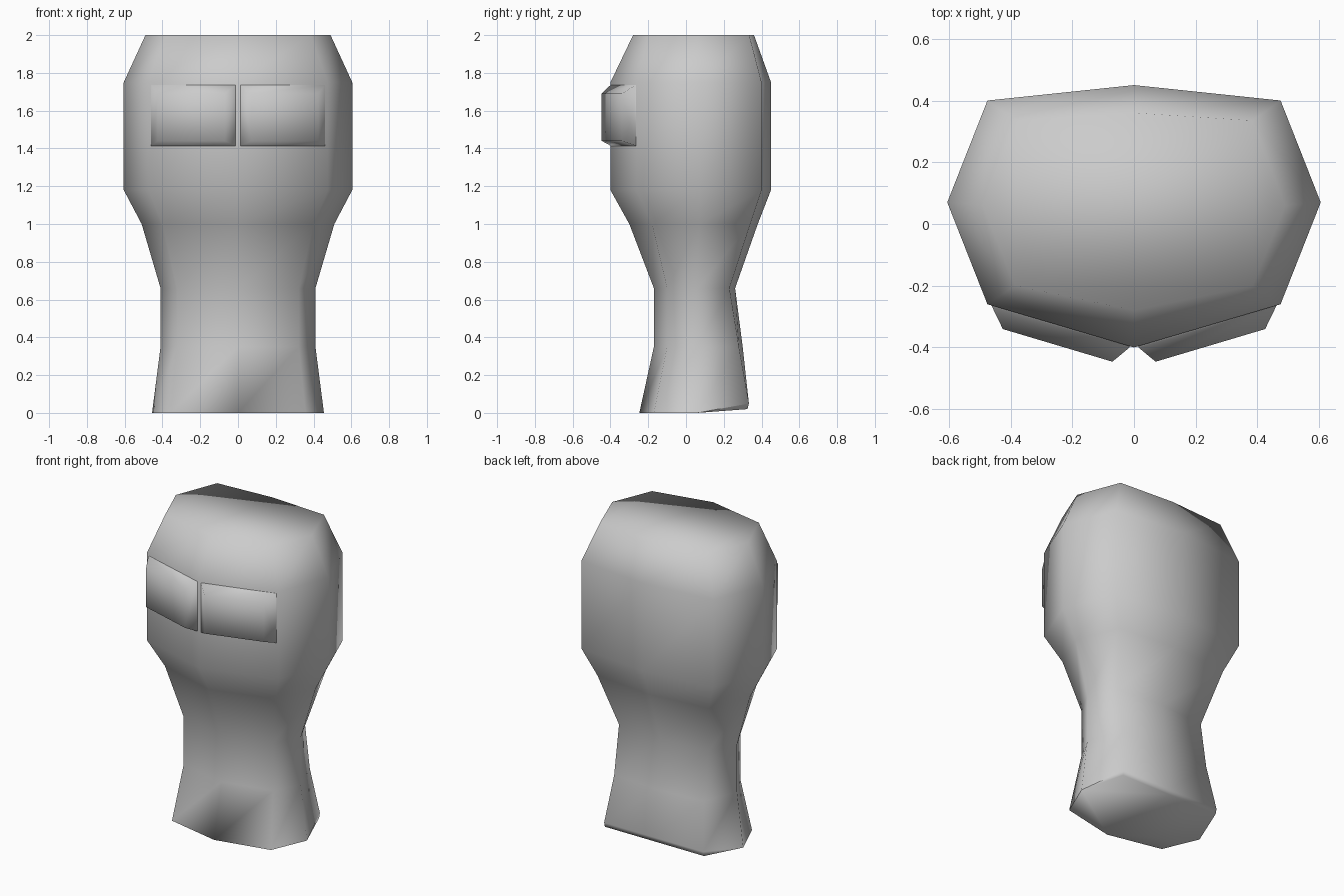
import bpy, bmesh

if "Cube" in bpy.data.objects:
    bpy.data.objects.remove(bpy.data.objects["Cube"])


def make_object(name, bm):
    bmesh.ops.recalc_face_normals(bm, faces=bm.faces)
    for f in bm.faces:
        f.smooth = True
    mesh = bpy.data.meshes.new(name)
    bm.to_mesh(mesh)
    bm.free()
    ob = bpy.data.objects.new(name, mesh)
    bpy.context.collection.objects.link(ob)
    return ob


def loft(name, rings):
    """Skin a list of equal rings and close both ends."""
    bm = bmesh.new()
    rows = [[bm.verts.new(p) for p in r] for r in rings]
    n = len(rows[0])
    for a, b in zip(rows, rows[1:]):
        for i in range(n):
            j = (i + 1) % n
            bm.faces.new((a[i], a[j], b[j], b[i]))
    bm.faces.new(rows[0][::-1])
    bm.faces.new(rows[-1])
    return make_object(name, bm)


def octagon(z, half_w, side_y, front, front_corner, back, back_corner, back_z=None):
    """Eight-sided mirrored cross-section."""
    cx = half_w * 0.785
    bz = z if back_z is None else back_z
    return [(0, front, z), (cx, front_corner, z), (half_w, side_y, z),
            (cx, back_corner, bz), (0, back, bz),
            (-cx, back_corner, bz), (-half_w, side_y, z), (-cx, front_corner, z)]


# Body: blocky head narrowing to a neck with a flared foot
loft("body", [
    octagon(0.00, 0.455, 0.06, -0.245, -0.17, 0.325, 0.325, 0.02),
    octagon(0.00, 0.455, 0.06, -0.247, -0.17, 0.333, 0.333, 0.05),
    octagon(0.35, 0.41, 0.06, -0.17, -0.10, 0.30, 0.28),
    octagon(0.66, 0.41, 0.06, -0.17, -0.10, 0.26, 0.23),
    octagon(1.00, 0.51, 0.07, -0.30, -0.18, 0.38, 0.34),
    octagon(1.18, 0.605, 0.07, -0.40, -0.26, 0.45, 0.40),
    octagon(1.75, 0.605, 0.07, -0.40, -0.26, 0.45, 0.40),
    octagon(2.00, 0.49, 0.06, -0.28, -0.20, 0.36, 0.335),
])


# Raised pads: two shallow panels following the slanted front
def panel(side, x0, x1, z0, z1, lift):
    def point(x, z):
        return (side * x, -0.40 + 0.298 * x - lift, z)
    return [point(x0, z0), point(x1, z0), point(x1, z1), point(x0, z1)]


for side, label in ((-1, "left"), (1, "right")):
    loft(label + "_front_pad", [
        panel(side, 0.01, 0.465, 1.41, 1.74, -0.01),
        panel(side, 0.015, 0.46, 1.415, 1.735, 0.005),
        panel(side, 0.07, 0.425, 1.44, 1.69, 0.067),
    ])
